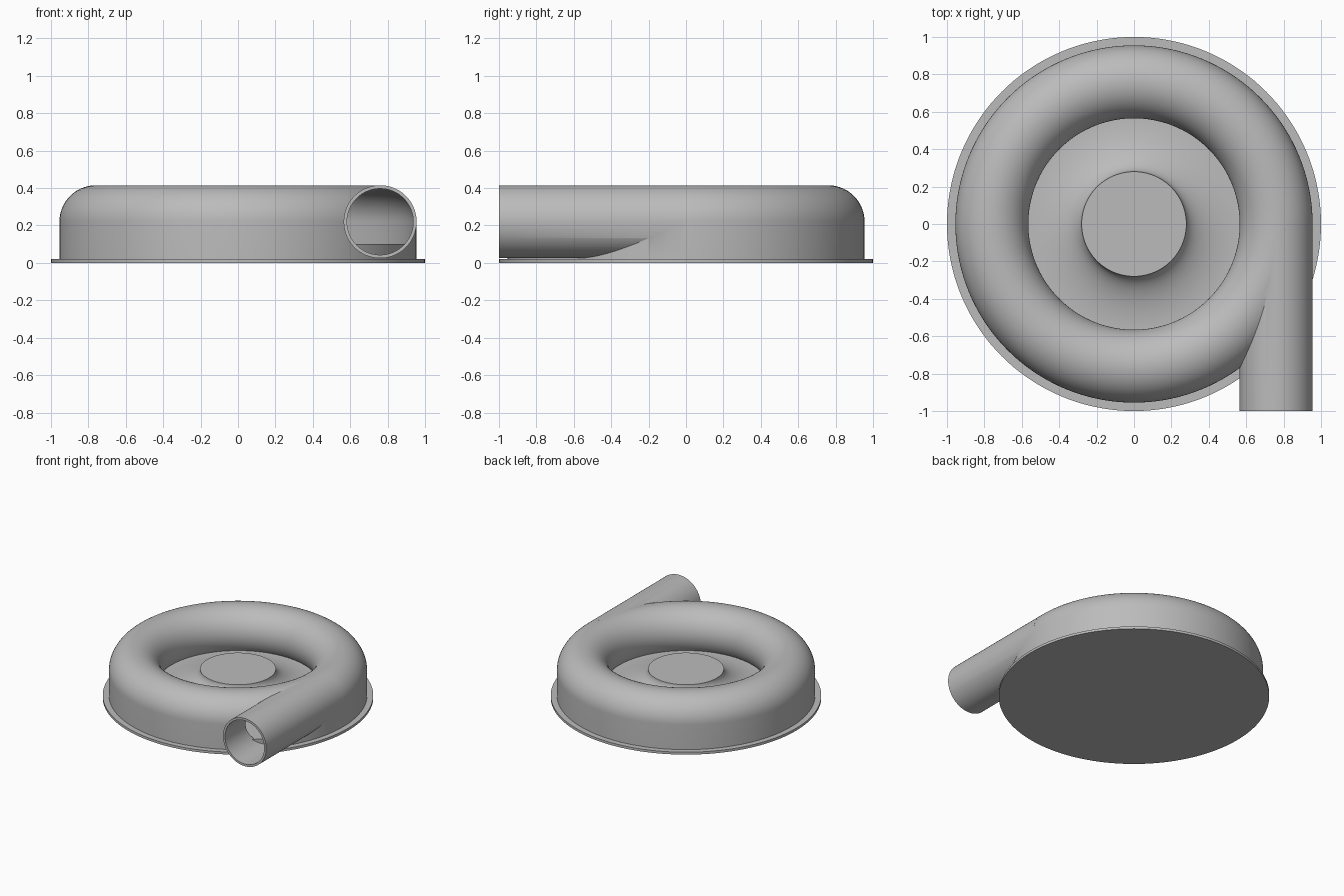
import bpy, bmesh
from math import sin, cos, asin, pi
from mathutils import Vector, Matrix

if "Cube" in bpy.data.objects:
    bpy.data.objects.remove(bpy.data.objects["Cube"], do_unlink=True)

STEPS = 144
RING, MID = 0.76, 0.22          # scroll centre radius and height
TUBE, BORE = 0.195, 0.178       # outer and inner tube radius
WALL, FLOOR = RING + TUBE, 0.1

grey = bpy.data.materials.new("plain grey")
grey.use_nodes = True
grey.diffuse_color = (0.5, 0.5, 0.5, 1)
grey.node_tree.nodes["Principled BSDF"].inputs["Base Color"].default_value = (0.5, 0.5, 0.5, 1)


def finish(name, bm):
    bmesh.ops.remove_doubles(bm, verts=bm.verts, dist=1e-5)
    bmesh.ops.recalc_face_normals(bm, faces=bm.faces)
    mesh = bpy.data.meshes.new(name)
    bm.to_mesh(mesh)
    bm.free()
    mesh.materials.append(grey)
    ob = bpy.data.objects.new(name, mesh)
    bpy.context.collection.objects.link(ob)
    return ob


def revolve(name, profile, closed=False):
    """Spin (radius, height) points around the z axis."""
    bm = bmesh.new()
    vs = [bm.verts.new((r, 0, z)) for r, z in profile]
    es = [bm.edges.new(pair) for pair in zip(vs, vs[1:])]
    if closed:
        es.append(bm.edges.new((vs[-1], vs[0])))
    bmesh.ops.spin(bm, geom=vs + es, cent=(0, 0, 0), axis=(0, 0, 1),
                   angle=2 * pi, steps=STEPS, use_merge=False)
    return finish(name, bm)


def rod(name, radius, y0, y1):
    """Cylinder along y on the outlet's centre line."""
    bm = bmesh.new()
    place = Matrix.Translation((RING, (y0 + y1) / 2, MID)) @ Matrix.Rotation(pi / 2, 4, "X")
    bmesh.ops.create_cone(bm, cap_ends=True, segments=96, radius1=radius,
                          radius2=radius, depth=y1 - y0, matrix=place)
    return finish(name, bm)


def scroll_arc(radius, n=40):
    """Tube section from the outer side, over the top and down to the floor."""
    sweep = pi + asin((MID - FLOOR) / radius)
    return [(RING + radius * cos(sweep * i / n), MID + radius * sin(sweep * i / n))
            for i in range(n + 1)]


def combine(ob, other, operation):
    mod = ob.modifiers.new(operation.lower(), "BOOLEAN")
    mod.object, mod.operation, mod.solver = other, operation, "EXACT"
    bpy.context.view_layer.objects.active = ob
    bpy.ops.object.modifier_apply(modifier=mod.name)
    bpy.data.objects.remove(other, do_unlink=True)


# Flat base flange
base = revolve("base_flange", [(0, 0), (1, 0), (1, 0.02), (0, 0.02)])

# Scroll casing joined with the straight outlet pipe
casing = revolve("scroll_casing", [(0, 0.01), (WALL, 0.01)] + scroll_arc(TUBE) + [(0, FLOOR)])
combine(casing, rod("outlet_pipe", TUBE, -1, -0.015), "UNION")

# Hollow channel and outlet bore, keeping the solid floor
channel = revolve("channel_cutter", [(RING + BORE, FLOOR)] + scroll_arc(BORE), closed=True)
combine(casing, channel, "DIFFERENCE")
bore = rod("bore_cutter", BORE - 0.001, -1.05, -0.01)
floor_block = revolve("floor_block", [(0, -0.1), (WALL - 0.001, -0.1),
                                      (WALL - 0.001, FLOOR), (0, FLOOR)])
combine(bore, floor_block, "DIFFERENCE")
combine(casing, bore, "DIFFERENCE")

# Central hub with a concave flare down to the floor
HUB, TOP, FLARE = 0.28, 0.235, 0.3
flare = [(HUB + FLARE * (1 - cos(a)), TOP - (TOP - FLOOR - 0.001) * sin(a))
         for a in (pi / 2 * i / 24 for i in range(25))]
hub = revolve("hub", [(0, TOP)] + flare + [(HUB + FLARE, FLOOR - 0.02), (0, FLOOR - 0.02)])

# Smooth shading with crisp edges
for ob in bpy.context.view_layer.objects:
    ob.select_set(ob in (base, casing, hub))
bpy.context.view_layer.objects.active = casing
bpy.ops.object.shade_smooth_by_angle(angle=pi / 6)
